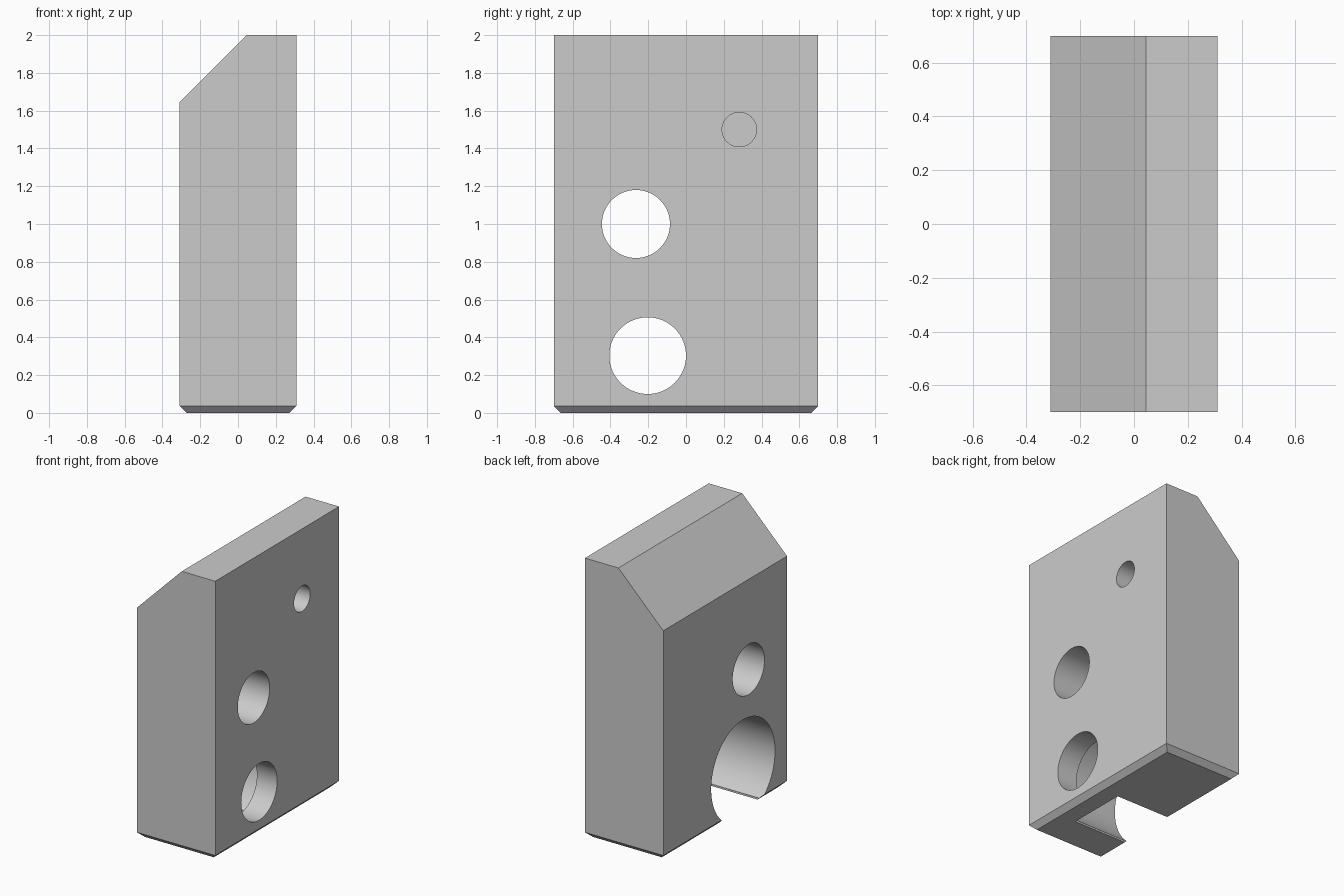
import bpy
import bmesh
from math import radians
from mathutils import Matrix, Vector

cube = bpy.data.objects.get("Cube")
if cube:
    bpy.data.objects.remove(cube, do_unlink=True)

HX, HY, H = 0.31, 0.70, 2.0   # half thickness, half width, height
CHAMFER = 0.037

grey = bpy.data.materials.new("plain grey")
grey.use_nodes = True
colour = (0.6, 0.6, 0.6, 1)
grey.diffuse_color = colour
grey.node_tree.nodes["Principled BSDF"].inputs["Base Color"].default_value = colour


def make_object(name, bm):
    bmesh.ops.recalc_face_normals(bm, faces=bm.faces)
    mesh = bpy.data.meshes.new(name)
    bm.to_mesh(mesh)
    bm.free()
    mesh.materials.append(grey)
    obj = bpy.data.objects.new(name, mesh)
    bpy.context.collection.objects.link(obj)
    return obj


def drill(name, y, z, radius, x0, x1):
    """Cylindrical cutter along x from x0 to x1."""
    bm = bmesh.new()
    place = Matrix.Translation(((x0 + x1) / 2, y, z)) @ Matrix.Rotation(radians(90), 4, 'Y')
    bmesh.ops.create_cone(bm, cap_ends=True, segments=96, radius1=radius,
                          radius2=radius, depth=x1 - x0, matrix=place)
    return make_object(name, bm)


def box(name, low, high):
    bm = bmesh.new()
    low, high = Vector(low), Vector(high)
    place = Matrix.Translation((low + high) / 2) @ Matrix.Diagonal((*(high - low), 1))
    bmesh.ops.create_cube(bm, size=1, matrix=place)
    return make_object(name, bm)


# Block: side profile with one sloped shoulder, extruded across the width
bm = bmesh.new()
profile = [(-HX, 0), (HX, 0), (HX, H), (0.045, H), (-HX, 1.645)]
face = bm.faces.new([bm.verts.new((x, -HY, z)) for x, z in profile])
new = bmesh.ops.extrude_face_region(bm, geom=[face])["geom"]
bmesh.ops.translate(bm, vec=(0, 2 * HY, 0),
                    verts=[v for v in new if isinstance(v, bmesh.types.BMVert)])
bmesh.ops.recalc_face_normals(bm, faces=bm.faces)
# Chamfer around the foot
foot = [e for e in bm.edges if all(v.co.z < 0.001 for v in e.verts)]
bmesh.ops.bevel(bm, geom=foot, offset=CHAMFER, segments=1, affect='EDGES')
block = make_object("block", bm)

# Holes, counterbore that breaks through the foot, and its narrow straight slot
BORE_Y, BORE_Z, STEP_X = -0.203, 0.303, 0.15
cutters = [
    drill("middle_hole", -0.265, 1.0, 0.18, -0.5, 0.5),
    drill("lower_hole", BORE_Y, BORE_Z, 0.203, -0.1, 0.5),
    drill("counterbore", BORE_Y, BORE_Z, 0.361, -0.5, STEP_X),
    box("foot_slot", (-0.5, BORE_Y - 0.216, -0.1), (STEP_X, BORE_Y + 0.216, 0.1)),
    drill("blind_hole", 0.282, 1.5, 0.091, -0.04, 0.5),
]
for cutter in cutters:
    cutter.hide_render = True
    mod = block.modifiers.new(cutter.name, 'BOOLEAN')
    mod.operation = 'DIFFERENCE'
    mod.solver = 'EXACT'
    mod.object = cutter

# Bake the cuts and drop the cutters
bpy.context.view_layer.update()
cut = bpy.data.meshes.new_from_object(
    block.evaluated_get(bpy.context.evaluated_depsgraph_get()))
block.modifiers.clear()
block.data = cut
for cutter in cutters:
    bpy.data.objects.remove(cutter, do_unlink=True)

# Smooth bores, crisp edges
bpy.ops.object.select_all(action='DESELECT')
block.select_set(True)
bpy.context.view_layer.objects.active = block
bpy.ops.object.shade_smooth_by_angle(angle=radians(25))
